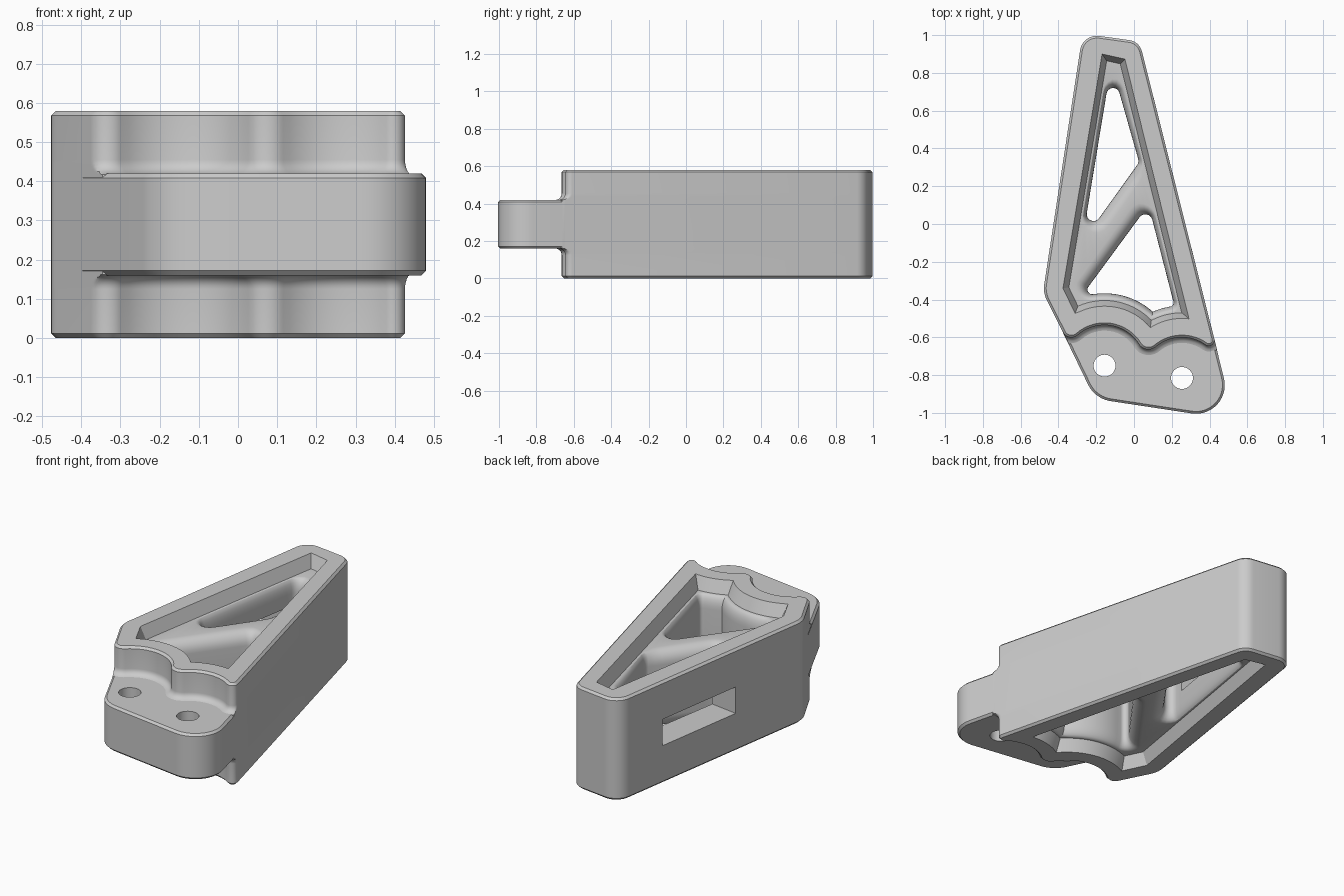
import bpy
import bmesh
from math import sin, cos, tan, radians, pi, ceil
from mathutils import Vector
from mathutils.geometry import intersect_point_line

if "Cube" in bpy.data.objects:
    bpy.data.objects.remove(bpy.data.objects["Cube"])

HEIGHT = 0.58
MID = HEIGHT / 2
BOLT_L, BOLT_R = (-0.156, -0.75), (0.254, -0.815)

grey = bpy.data.materials.new("plain grey")
grey.use_nodes = True
grey.diffuse_color = (0.6, 0.6, 0.6, 1)
grey.node_tree.nodes["Principled BSDF"].inputs["Base Color"].default_value = grey.diffuse_color


def arc(centre, r, start, end, n=12):
    """Points on an arc, angles in degrees."""
    angles = [radians(start + (end - start) * i / n) for i in range(n + 1)]
    return [(centre[0] + r * cos(a), centre[1] + r * sin(a), 0) for a in angles]


def outline(corners, n=8):
    """Closed outline from (x, y, rounding radius) corners."""
    pts = []
    for i, (x, y, r) in enumerate(corners):
        p = Vector((x, y))
        if r == 0:
            pts.append(p)
            continue
        a = (Vector(corners[i - 1][:2]) - p).normalized()
        b = (Vector(corners[(i + 1) % len(corners)][:2]) - p).normalized()
        half = a.angle(b) / 2
        c = p + (a + b).normalized() * r / sin(half)
        start, end = p + a * r / tan(half) - c, p + b * r / tan(half) - c
        turn = pi - 2 * half
        for k in range(n + 1):
            t = k / n
            pts.append(c + (start * sin((1 - t) * turn) + end * sin(t * turn)) / sin(turn))
    return pts


def mitres(pts):
    """Outward mitre vector at each point of a counter-clockwise outline."""
    out = []
    for i, p in enumerate(pts):
        a = (p - pts[i - 1]).normalized()
        b = (pts[(i + 1) % len(pts)] - p).normalized()
        na, nb = Vector((a.y, -a.x)), Vector((b.y, -b.x))
        out.append((na + nb) / (1 + na.dot(nb)))
    return out


def offset(pts, d):
    return [p + m * d for p, m in zip(pts, mitres(pts))]


def wall(bm, rings):
    """Skin through (outline, z) rings; returns the edges of both rims."""
    loops = [[bm.verts.new((p.x, p.y, z)) for p in pts] for pts, z in rings]
    n = len(loops[0])
    for low, high in zip(loops, loops[1:]):
        for i in range(n):
            bm.faces.new((low[i - 1], low[i], high[i], high[i - 1]))
    return [[bm.edges.get((l[i - 1], l[i])) for i in range(n)] for l in (loops[0], loops[-1])]


def fill(bm, *rims):
    """Flat face inside the first rim, with the other rims as holes."""
    bmesh.ops.triangle_fill(bm, use_beauty=True, edges=[e for rim in rims for e in rim])


def mirrored(half):
    """Rings from (outline, height above the middle), repeated below it."""
    return [(p, MID - h) for p, h in half] + [(p, MID + h) for p, h in half[::-1]]


def finish(bm, name):
    bmesh.ops.recalc_face_normals(bm, faces=bm.faces)
    mesh = bpy.data.meshes.new(name)
    bm.to_mesh(mesh)
    bm.free()
    mesh.materials.append(grey)
    ob = bpy.data.objects.new(name, mesh)
    bpy.context.collection.objects.link(ob)
    return ob


# Frame outline: full height, front scalloped around the bolts
frame_line = outline(
    [(-0.272, 1.008, 0.09), (-0.482, -0.363, 0.14)]
    + arc((-0.331, -0.551), 0.05, 206, 311.3)
    + arc(BOLT_L, 0.215, 131.3, 32, 16)[1:-1]
    + arc((0.077, -0.6045), 0.06, 212, 310)
    + arc(BOLT_R, 0.215, 130, 54.5, 14)[1:-1]
    + arc((0.396, -0.6155), 0.03, 234.5, 374.1)
    + [(0.029, 0.966, 0.08)])
SIDES = [(Vector((-0.46, -0.4)), Vector((-0.899, -0.438))),
         (Vector((0.042, 0.915)), Vector((0.97, 0.244)))]


def flared(d):
    """Frame outline with only its scalloped front pushed out by d."""
    pts = []
    for p, q in zip(frame_line, offset(frame_line, d)):
        if p.y > -0.5:
            q = p.copy()
        for origin, normal in SIDES:
            q -= normal * max(0, (q - origin).dot(normal))
        pts.append(q)
    return pts


FLANGE, FILLET, CHAMFER = 0.13, 0.035, 0.012
outer = [(offset(frame_line, -CHAMFER), MID), (frame_line, MID - CHAMFER)]
for k in range(7):
    a = k / 6 * pi / 2
    outer.append((flared(FILLET * (1 - cos(a))),
                  FLANGE + FILLET * (1 - sin(a)) - 0.002 * (k == 6)))

# Pocket outline: shallow recess in both faces, with a sloped lip
WEB = 0.22
pocket_line = outline([(-0.169, 0.9, 0), (-0.376, -0.34, 0), (-0.312, -0.473, 0)]
                      + arc(BOLT_L, 0.315, 119.4, 39.7, 16)[1:]
                      + arc(BOLT_R, 0.315, 122.3, 83.2)[1:]
                      + [(-0.048, 0.873, 0)])
pocket_floor = offset(pocket_line, -0.03)

# Web windows: two triangular openings with rounded rims, leaving a diagonal rib
upper_window = outline([(-0.12, 0.845, 0.035), (-0.275, -0.095, 0.036), (0.027, 0.327, 0.035)])
lower_window = outline([(0.077, 0.1, 0.038), (-0.275, -0.378, 0.025)]
                       + arc(BOLT_L, 0.383, 95, 48.2)
                       + arc(BOLT_R, 0.383, 113.8, 100, 4)[1:]
                       + [(0.214, -0.433, 0.02)])
RIM, DEPTH = 0.065, 0.075


def gap(p):
    """Distance from a point to the edge of the pocket floor."""
    best = 1
    for a, b in zip(pocket_floor, pocket_floor[1:] + pocket_floor[:1]):
        near, t = intersect_point_line(p, a, b)
        best = min(best, (p - a.lerp(b, min(1, max(0, t)))).length)
    return best


def window_rings(window):
    """Rounded rim as wide as the floor beside it allows."""
    pts = []
    for p, q in zip(window, window[1:] + window[:1]):
        steps = ceil((q - p).length / 0.04)
        pts += [p.lerp(q, i / steps) for i in range(steps)]
    reach = [m * min(RIM, 0.85 * gap(p)) for p, m in zip(pts, mitres(pts))]
    half = []
    for k in range(7):
        a = k / 6 * pi / 2
        half.append(([p + m * (1 - sin(a)) for p, m in zip(pts, reach)],
                     WEB - DEPTH * (1 - cos(a))))
    return mirrored(half)


# Frame: outer skin, windows, pocket lips, then the flat faces between them
bm = bmesh.new()
outer_rims = wall(bm, mirrored(outer))
upper_rims = wall(bm, window_rings(upper_window))
lower_rims = wall(bm, window_rings(lower_window))
for i, side in enumerate((-1, 1)):
    floor_rim, lip_rim = wall(bm, [(pocket_floor, MID + side * WEB),
                                   (pocket_line, MID + side * MID)])
    fill(bm, outer_rims[i], lip_rim)
    fill(bm, floor_rim, upper_rims[i], lower_rims[i])
frame = finish(bm, "frame")

# Side slot through the long wall into the upper window
along, across = Vector((0.148, 0.989)), Vector((0.989, -0.148))
slot_line = [Vector((-0.363, 0.403)) + across * u * 0.19 + along * v * 0.273
             for u, v in ((-1, -1), (1, -1), (1, 1), (-1, 1))]
bm = bmesh.new()
for rim in wall(bm, [(slot_line, MID - 0.075), (slot_line, MID + 0.075)]):
    fill(bm, rim)
slot_cutter = finish(bm, "slot_cutter")
cut = frame.modifiers.new("slot", "BOOLEAN")
cut.operation, cut.object, cut.solver = "DIFFERENCE", slot_cutter, "EXACT"
bpy.context.view_layer.objects.active = frame
bpy.ops.object.modifier_apply(modifier=cut.name)
bpy.data.objects.remove(slot_cutter)

# Flange: thinner mounting tongue with two bolt holes, rooted in the frame's front wall
flange_line = outline([(-0.398, -0.53, 0), (-0.207, -0.925, 0.16), (0.531, -1.037, 0.152),
                       (0.42, -0.59, 0)]
                      + arc(BOLT_R, 0.25, 60, 137) + arc(BOLT_L, 0.25, 24.8, 125)[1:], 14)
bm = bmesh.new()
rims = [wall(bm, mirrored([(offset(flange_line, -CHAMFER), FLANGE),
                           (flange_line, FLANGE - CHAMFER)]))]
for bolt in (BOLT_L, BOLT_R):
    circle = outline(arc(bolt, 0.058, 0, 351, 39))
    rims.append(wall(bm, mirrored([(circle, FLANGE)])))
for level in zip(*rims):
    fill(bm, *level)
flange = finish(bm, "flange")

# Smooth the rounded walls, keep edges crisp
bpy.ops.object.select_all(action="DESELECT")
for ob in (frame, flange):
    ob.select_set(True)
bpy.ops.object.shade_smooth_by_angle(angle=radians(28))
